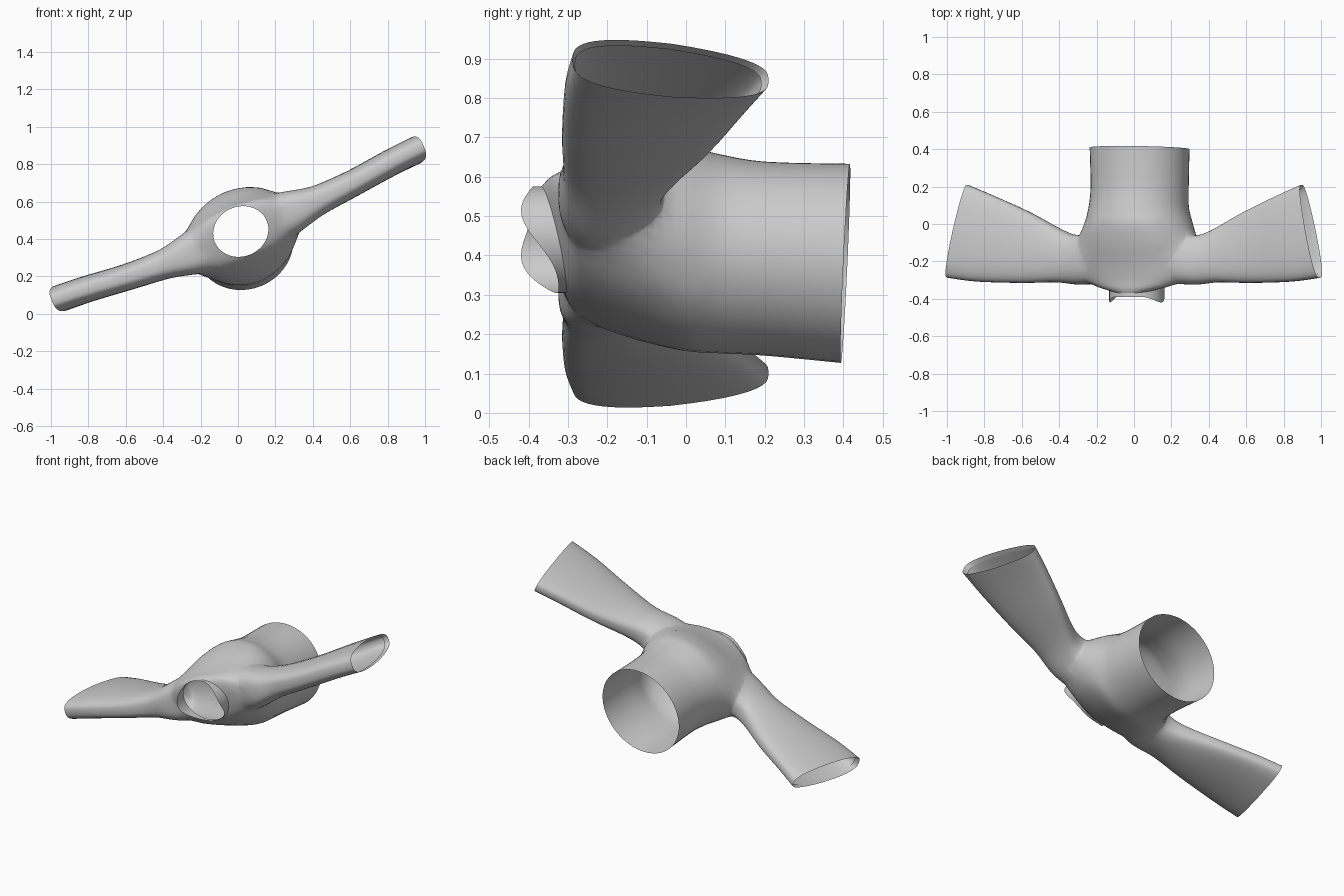
import bpy, bmesh, math
from mathutils import Vector

if "Cube" in bpy.data.objects:
    bpy.data.objects.remove(bpy.data.objects["Cube"])

ANG = math.radians(22.6)            # the garment lies tilted about the y axis
U = Vector((math.cos(ANG), 0, math.sin(ANG)))
W = Vector((-math.sin(ANG), 0, math.cos(ANG)))
N = 48


def spline(keys, steps):
    """Catmull-Rom interpolation of rows of numbers."""
    out = []
    for i in range(len(keys) - 1):
        a, b, c, d = (keys[max(i - 1, 0)], keys[i], keys[i + 1],
                      keys[min(i + 2, len(keys) - 1)])
        for s in range(steps):
            t = s / steps
            out.append([0.5 * (2 * q + (r - p) * t + (2 * p - 5 * q + 4 * r - v) * t * t
                               + (3 * q - p - 3 * r + v) * t ** 3)
                        for p, q, r, v in zip(a, b, c, d)])
    out.append(list(keys[-1]))
    return out


def loft(name, rings, caps):
    bm = bmesh.new()
    loops = [[bm.verts.new(p) for p in r] for r in rings]
    for a, b in zip(loops, loops[1:]):
        for i in range(len(a)):
            j = (i + 1) % len(a)
            bm.faces.new((a[i], a[j], b[j], b[i]))
    if caps:
        bm.faces.new(loops[0])
        bm.faces.new(loops[-1])
    bmesh.ops.recalc_face_normals(bm, faces=bm.faces)
    me = bpy.data.meshes.new(name)
    bm.to_mesh(me)
    bm.free()
    ob = bpy.data.objects.new(name, me)
    bpy.context.collection.objects.link(ob)
    return ob


def smooth(ob):
    bpy.ops.object.select_all(action='DESELECT')
    bpy.context.view_layer.objects.active = ob
    ob.select_set(True)
    bpy.ops.object.shade_smooth_by_angle(angle=math.radians(50))


def body_ring(k):
    y, cx, cz, ru, rw, tilt = k
    pts = []
    for i in range(N):
        a = 2 * math.pi * i / N
        p = Vector((cx, y, cz)) + U * ru * math.cos(a) + W * rw * math.sin(a)
        p.y -= tilt * rw * math.sin(a)
        pts.append(p)
    return pts


def sleeve_ring(k, side, scale=1.0):
    u, w, half, y0, y1, shear = k
    yc, ry = (y0 + y1) / 2, (y1 - y0) / 2
    pts = []
    for i in range(N):
        a = 2 * math.pi * i / N
        c, s = math.cos(a), math.sin(a)
        c = math.copysign(abs(c) ** 0.75, c)
        s = math.copysign(abs(s) ** 0.65, s)
        dy = ry * c * scale
        h = half * scale * (1 - 0.2 * max(c, 0))  # thinner along the underarm edge
        p = U * side * (u - shear * dy) + W * (w - 0.1 * shear * dy + h * s)
        pts.append(p + Vector((0, yc + dy, 0.48)))
    return pts


# Torso: waist to neck (y, centre x, centre z, half width, half depth, tilt)
BODY = [(.405, .03, .38, .27, .25, -.05), (.2, .03, .392, .266, .243, 0),
        (.08, .025, .405, .273, .25, 0), (0, .025, .417, .303, .252, 0),
        (-.1, .018, .422, .335, .225, .02), (-.2, .015, .424, .345, .188, .06),
        (-.275, .015, .43, .325, .16, .13), (-.315, .015, .437, .25, .146, .2),
        (-.337, .015, .44, .15, .133, .25)]
shirt = loft("shirt", [body_ring(k) for k in spline(BODY, 4)], True)

# Sleeves: root to cuff (along, offset, half thickness, front y, back y, shear)
SLEEVE = [(.1, -.05, .11, -.25, -.08, 0), (.25, -.05, .125, -.32, -.06, 0),
          (.36, -.05, .1, -.325, -.06, 0), (.46, -.047, .08, -.312, -.02, .02),
          (.65, -.035, .072, -.315, .07, .08), (.87, -.012, .072, -.308, .155, .17),
          (1.022, -.002, .073, -.288, .21, .22)]
for side in (1, -1):
    arm = loft("sleeve_tool", [sleeve_ring(k, side) for k in spline(SLEEVE, 4)], True)
    mod = shirt.modifiers.new("join", 'BOOLEAN')
    mod.operation, mod.solver, mod.object = 'UNION', 'EXACT', arm
    bpy.context.view_layer.objects.active = shirt
    bpy.ops.object.modifier_apply(modifier=mod.name)
    bpy.data.objects.remove(arm)

# Open the neck, waist and cuffs, then soften the shoulder seams
bm = bmesh.new()
bm.from_mesh(shirt.data)
bmesh.ops.delete(bm, geom=[f for f in bm.faces if len(f.verts) >= 40], context='FACES')
bmesh.ops.triangulate(bm, faces=[f for f in bm.faces if len(f.verts) > 4])
seam = []
for v in bm.verts:
    u = abs((v.co - Vector((0, 0, .48))).dot(U))
    if .2 < u < .5 and v.co.y < .05 and not v.is_boundary:
        seam.append(v)
for _ in range(6):
    bmesh.ops.smooth_vert(bm, verts=seam, factor=0.5,
                          use_axis_x=True, use_axis_y=True, use_axis_z=True)
bm.to_mesh(shirt.data)
bm.free()
smooth(shirt)

# Cuff hems: folded bands just inside the sleeve ends
ks = spline(SLEEVE, 4)
for side, name in ((1, "right_cuff_hem"), (-1, "left_cuff_hem")):
    smooth(loft(name, [sleeve_ring(ks[-1], side), sleeve_ring(ks[-2], side, .96)], False))

# Collar: stand-up band, tallest at the sides of the neck
base = body_ring(BODY[-1])
rim = []
for i, p in enumerate(base):
    c = abs(math.cos(2 * math.pi * i / N))
    rim.append(p + Vector((0, -.02 - .06 * c ** 4, 0)))
smooth(loft("collar", [base, rim], False))
